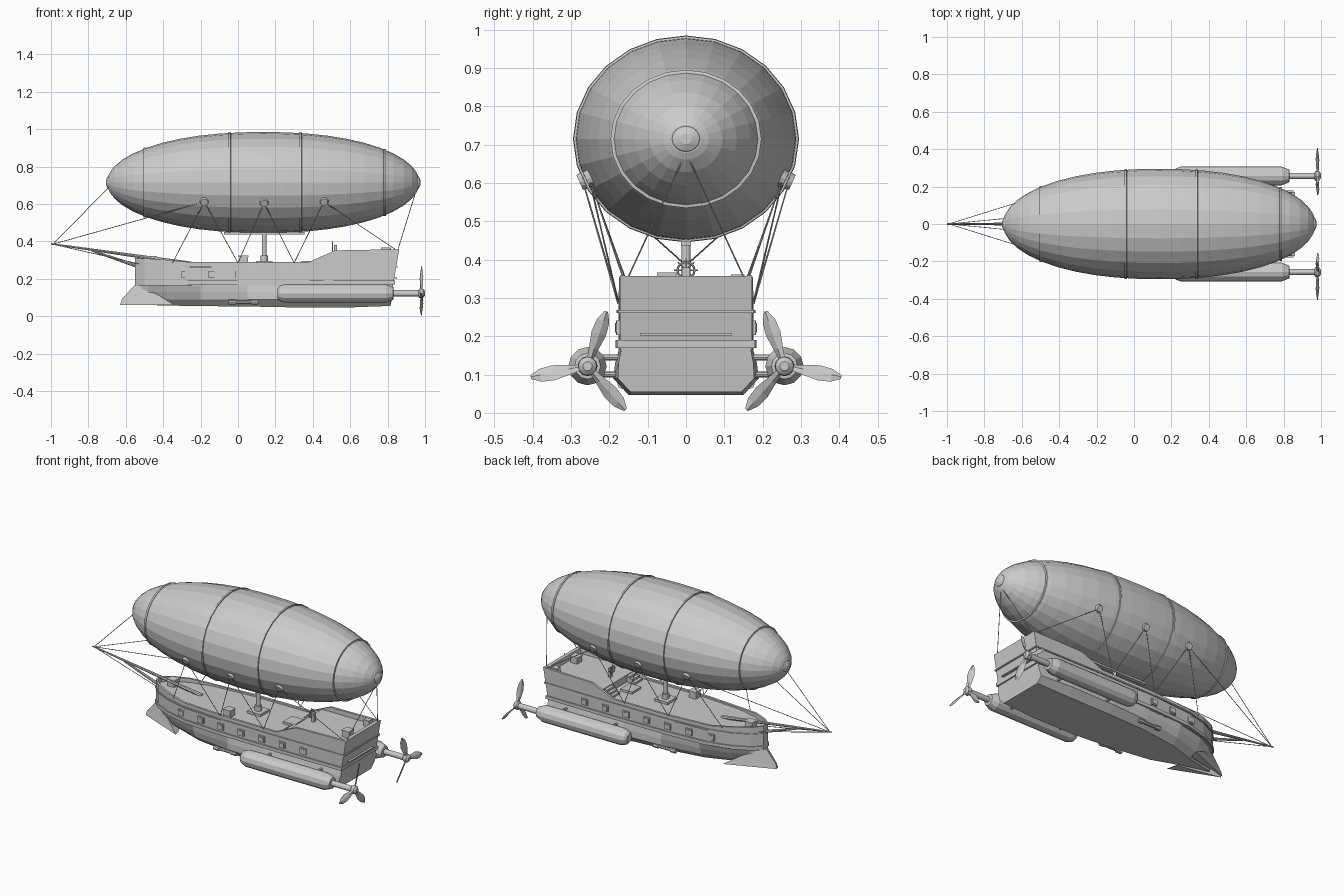
import bpy, bmesh, math
from mathutils import Vector, Matrix


def loft(name, rings):
    """Closed skin through equal-length rings, capped at both ends."""
    bm = bmesh.new()
    vs = [[bm.verts.new(p) for p in r] for r in rings]
    n = len(vs[0])
    for a, b in zip(vs, vs[1:]):
        for i in range(n):
            bm.faces.new((a[i], a[(i + 1) % n], b[(i + 1) % n], b[i]))
    bm.faces.new(vs[0][::-1])
    bm.faces.new(vs[-1])
    bmesh.ops.recalc_face_normals(bm, faces=bm.faces)
    me = bpy.data.meshes.new(name)
    bm.to_mesh(me)
    bm.free()
    ob = bpy.data.objects.new(name, me)
    bpy.context.collection.objects.link(ob)
    return ob


def lathe(name, prof, c, n=12, zs=1.0):
    """Turn an (x, radius) profile around the x direction at y, z = c."""
    return loft(name, [[(x, c[0] + r * math.cos(2 * math.pi * i / n),
                         c[1] + zs * r * math.sin(2 * math.pi * i / n)) for i in range(n)]
                       for x, r in prof])


def rod(name, a, b, r1, r2=None, n=8):
    """Straight round bar between two points."""
    a, b = Vector(a), Vector(b)
    q = (b - a).to_track_quat('Z', 'Y')
    return loft(name, [[p + q @ Vector((r * math.cos(2 * math.pi * i / n),
                                        r * math.sin(2 * math.pi * i / n), 0)) for i in range(n)]
                       for p, r in ((a, r1), (b, r2 or r1))])


def box(name, c, s):
    x, y, z = (v / 2 for v in s)
    return loft(name, [[(c[0] + i * x, c[1] + j * y, c[2] + k * z)
                        for j, k in ((-1, -1), (1, -1), (1, 1), (-1, 1))] for i in (-1, 1)])


def interp(tab, x):
    for (a, p), (b, q) in zip(tab, tab[1:]):
        if x <= b:
            return p + (q - p) * max(0, (x - a)) / (b - a)
    return tab[-1][1]


# gas envelope, bands and end caps
CZ, ZS = 0.715, 0.915
def env_r(x):
    return 0.295 * max(0, 1 - abs((x - 0.135) / 0.835) ** 2.2) ** 0.5


xs = [0.135 - 0.828 * math.cos(math.pi * i / 22) for i in range(23)]
lathe("envelope", [(x, env_r(x)) for x in xs], (0, CZ), 24, ZS)
for x in (-0.5, -0.045, 0.335, 0.785):
    lathe("envelope_band", [(x - 0.007, env_r(x - 0.007) - 0.003), (x - 0.005, env_r(x) + 0.005),
                            (x + 0.005, env_r(x) + 0.005), (x + 0.007, env_r(x + 0.007) - 0.003)],
          (0, CZ), 24, ZS)
for x, s in ((-0.685, -1), (0.955, 1)):
    lathe("end_cap", [(x - s * 0.02, 0.04), (x, 0.042), (x + s * 0.012, 0.034), (x + s * 0.02, 0.015)],
          (0, CZ), 16, ZS)

# upper hull with bulwark and raised stern deck
PLAN = [(-0.55, 0.022), (-0.5, 0.07), (-0.4, 0.12), (-0.25, 0.158), (0, 0.173), (0.4, 0.176), (0.83, 0.172)]
TOP = [(-0.55, 0.312), (-0.4, 0.303), (-0.27, 0.29), (0.38, 0.29), (0.52, 0.352), (0.83, 0.358)]
def width(x):
    return interp(PLAN, x)


def rake(x, z):
    return x + max(0, x - 0.78) / 0.05 * 0.17 * (z - 0.17)


rings = []
for x, d in ((-0.55, 1), (-0.54, 1), (-0.538, 0.28), (-0.5, 0.28), (-0.4, 0.28), (-0.27, 0.28), (0, 0.28),
             (0.38, 0.28), (0.46, 0.28), (0.461, 0.322), (0.52, 0.325), (0.814, 0.325), (0.816, 1), (0.83, 1)):
    w, t = width(x), interp(TOP, x)
    half = [(w, 0.165), (w, t), (max(w - 0.014, 0.006), t), (max(w - 0.014, 0.006), min(d, t - 0.0005))]
    pts = half + [(-y, z) for y, z in half[::-1]]
    rings.append([(rake(x, z), y, z) for y, z in pts])
loft("upper_hull", rings)

# lower hull
rings = []
for x, wt, wm, wb, zb in ((-0.54, 0.018, 0.012, 0.006, 0.062), (-0.48, 0.07, 0.035, 0.015, 0.06),
                          (-0.38, 0.12, 0.08, 0.04, 0.057), (-0.2, 0.16, 0.135, 0.10, 0.054),
                          (0.05, 0.172, 0.172, 0.135, 0.052), (0.3, 0.174, 0.187, 0.148, 0.047),
                          (0.6, 0.174, 0.19, 0.15, 0.047), (0.815, 0.168, 0.178, 0.145, 0.055)):
    half = [(wt, 0.17), ((wt + wm) / 2 + 0.003, 0.13), (wm, 0.09), (wb, zb)]
    rings.append([(x + (0.015 if x > 0.8 and z > 0.1 else 0), y, z)
                  for y, z in half + [(-y, z) for y, z in half[::-1]]])
loft("lower_hull", rings)

# rubbing strakes round the hull
for z, h, o in ((0.18, 0.01, 0.008), (0.265, 0.004, 0.006)):
    loft("strake", [[(rake(x, z) + e, s * (width(x) + o), z + k)
                     for s, k in ((1, -h), (1, h), (-1, h), (-1, -h))]
                    for x, e in [(p[0], 0) for p in PLAN[:-1]] + [(0.83, 0.007)]])
box("stern_ledge", (0.84, 0, 0.205), (0.02, 0.24, 0.006))

# parts repeated on both sides
ENV_KNOBS = (-0.18, 0.14, 0.46)
for s in (1, -1):
    for i in range(7):
        x = -0.28 + 0.142 * i
        box("window", (x, s * width(x), 0.222), (0.042, 0.014, 0.038))
        box("window_pane", (x, s * width(x), 0.222), (0.028, 0.019, 0.024))
    # flared bow ram
    loft("bow_fin", [[(-0.63, s * 0.006, 0.06), (-0.34, s * 0.125, 0.06), (-0.36, s * 0.06, 0.06)],
                     [(-0.622, s * 0.004, 0.09), (-0.42, s * 0.08, 0.11), (-0.45, s * 0.03, 0.11)],
                     [(-0.555, s * 0.003, 0.165), (-0.535, s * 0.03, 0.165), (-0.53, 0, 0.165)]])
    rod("keel_pipe", (-0.05, s * 0.165, 0.075), (0.11, s * 0.165, 0.075), 0.009)
    for x in (-0.03, 0.09):
        rod("pipe_end", (x - 0.017, s * 0.166, 0.075), (x + 0.017, s * 0.166, 0.075), 0.013)

    # engine nacelle, shaft and struts
    c = (s * 0.257, 0.122)
    lathe("nacelle", [(0.21, 0.026), (0.222, 0.04), (0.25, 0.05), (0.79, 0.05), (0.83, 0.034), (0.832, 0.018)], c)
    lathe("shaft", [(0.82, 0.017), (0.985, 0.017)], c)
    lathe("propeller_hub", [(0.965, 0.02), (0.972, 0.026), (0.99, 0.024), (1.0, 0.012)], c)
    for x in (0.35, 0.7):
        for z in (0.1, 0.145):
            rod("nacelle_strut", (x, s * 0.15, z), (x, s * 0.24, z), 0.008)
    for ang in (71, 191, 311):
        rot = Matrix.Rotation(math.radians(ang), 3, 'X')
        ring = []
        for r, w, tw in ((0.012, 0.008, 35), (0.05, 0.015, 32), (0.09, 0.022, 26), (0.125, 0.018, 20), (0.151, 0.005, 15)):
            t = math.radians(tw)
            sec = []
            for a, b in ((-w, 0), (0, 0.004), (w, 0), (0, -0.004)):
                p = rot @ Vector((a * math.sin(t) + b * math.cos(t), r, a * math.cos(t) - b * math.sin(t)))
                # mirror the port-side propeller
                sec.append((0.981 + p.x, c[0] - s * p.y, c[1] + p.z))
            ring.append(sec)
        loft("propeller_blade", ring)

    # rope anchors on the envelope
    knobs = []
    for x in ENV_KNOBS:
        a = math.radians(-24)
        n = Vector((0, s * math.cos(a), math.sin(a)))
        p = Vector((x, s * env_r(x) * math.cos(a), CZ + ZS * env_r(x) * math.sin(a)))
        rod("rope_anchor", p - n * 0.012, p + n * 0.009, 0.027, 0.02, 12)
        knobs.append(p)
    # rigging
    feet = [(x, s * (width(x) + 0.002), 0.285) for x in (-0.35, 0.0, 0.3, 0.62)]
    for k, p in enumerate(knobs):
        rod("rope", p, feet[k], 0.002, n=5)
        rod("rope", p, feet[k + 1] if k < 2 else (0.845, s * 0.165, 0.355), 0.002, n=5)
    rod("bow_rope", (-0.99, 0, 0.385), knobs[0], 0.002, n=5)
    rod("bow_side_rope", (-0.99, 0, 0.385), (-0.53, s * 0.045, 0.28), 0.002, n=5)
    rod("stern_rope", (0.955, 0, 0.68), (0.855, s * 0.15, 0.356), 0.002, n=5)
    # steps to the stern deck
    for i in range(3):
        box("step", (0.41 + 0.02 * i, s * 0.11, 0.285 + 0.007 * i), (0.02, 0.07, 0.014 + 0.012 * i))

# bowsprit and nose rope
rod("bowsprit", (-0.25, 0, 0.28), (-1.0, 0, 0.387), 0.012, 0.004)
rod("bowsprit_brace", (-0.53, 0, 0.265), (-0.78, 0, 0.35), 0.01, 0.005)
rod("nose_rope", (-0.99, 0, 0.385), (-0.69, 0, 0.69), 0.002, n=5)

# support mast
rod("mast", (0.14, 0, 0.28), (0.14, 0, 0.46), 0.012, n=12)
rod("mast_collar", (0.14, 0, 0.29), (0.14, 0, 0.325), 0.021, n=12)
box("mast_base", (0.14, 0, 0.287), (0.09, 0.09, 0.016))
box("envelope_keel", (0.14, 0, 0.443), (0.43, 0.025, 0.012))

# deck crates and hatch
for c, z in (((0.03, -0.13), 0.302), ((-0.46, 0.02), 0.301), ((0.79, -0.05), 0.345)):
    box("crate", (*c, z), (0.046, 0.046, 0.044))
    box("crate_lid", (*c, z + 0.018), (0.052, 0.052, 0.008))
box("bollard", (0.8, 0.135, 0.342), (0.035, 0.035, 0.038))
box("deck_hatch", (0.38, 0, 0.285), (0.08, 0.09, 0.018))

# steering wheel
box("wheel_post", (0.52, 0, 0.35), (0.016, 0.02, 0.06))
bpy.ops.mesh.primitive_torus_add(major_radius=0.022, minor_radius=0.003, major_segments=16, minor_segments=6,
                                 location=(0.506, 0, 0.372), rotation=(0, math.pi / 2, 0))
bpy.context.object.name = "steering_wheel"
for i in range(4):
    a = math.pi * i / 4
    d = Vector((0, math.cos(a), math.sin(a))) * 0.031
    rod("wheel_spoke", Vector((0.506, 0, 0.372)) - d, Vector((0.506, 0, 0.372)) + d, 0.002, n=6)
